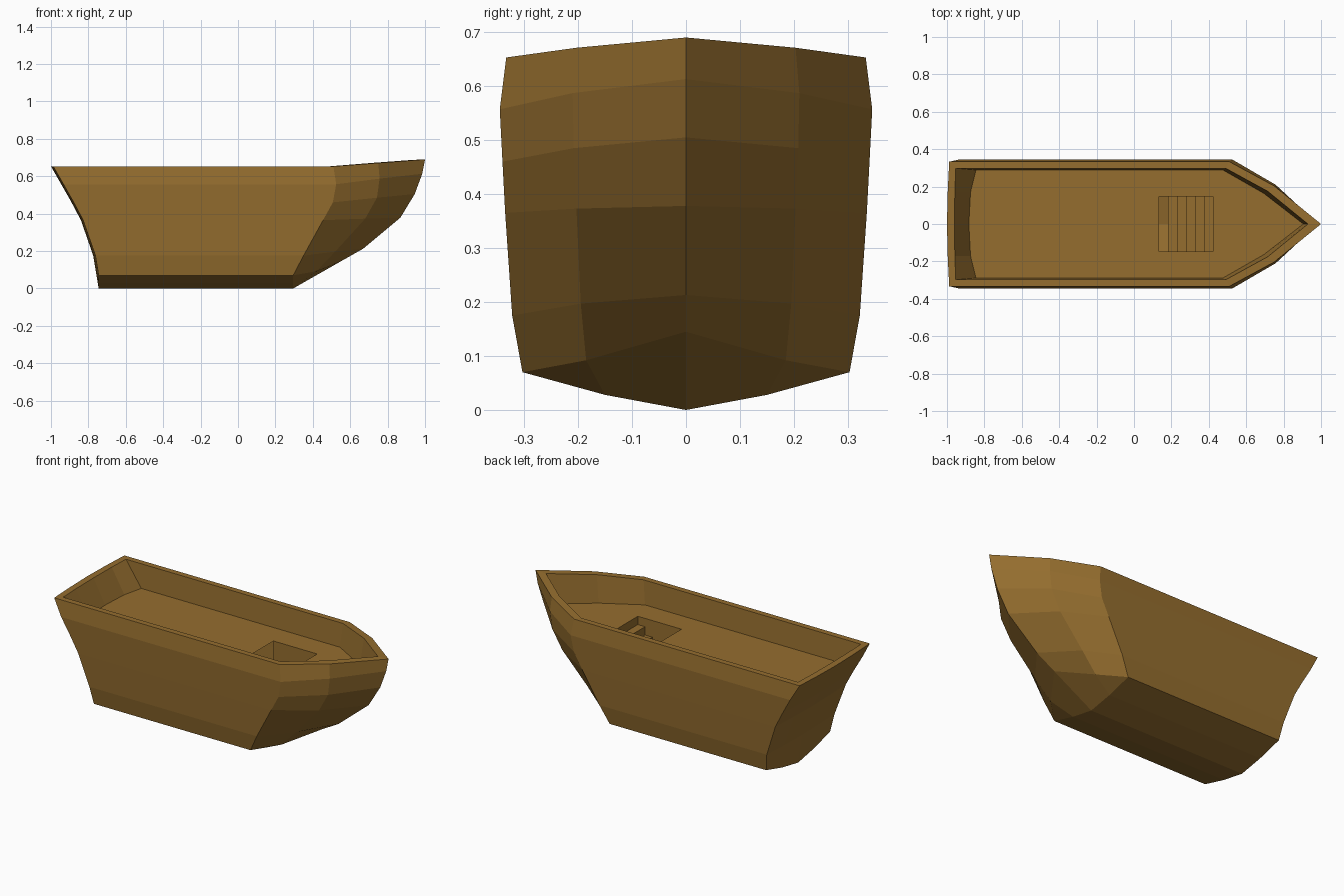
import bpy

if "Cube" in bpy.data.objects:
    bpy.data.objects.remove(bpy.data.objects["Cube"])

wood = bpy.data.materials.new("brown_wood")
wood.diffuse_color = (0.30, 0.155, 0.028, 1)
wood.use_nodes = True
wood.node_tree.nodes["Principled BSDF"].inputs["Base Color"].default_value = wood.diffuse_color


def make_object(name, verts, faces):
    mesh = bpy.data.meshes.new(name)
    mesh.from_pydata(verts, [], faces)
    mesh.materials.append(wood)
    ob = bpy.data.objects.new(name, mesh)
    bpy.context.collection.objects.link(ob)
    # everything is built as a +y half and mirrored
    m = ob.modifiers.new("mirror", "MIRROR")
    m.use_axis = (False, True, False)
    m.use_mirror_merge = True
    m.merge_threshold = 0.0005
    return ob


def half_loop(stern_x, side, mid, tip):
    """Half outline from stern centre to bow tip; side = (x, y, z)."""
    z = side[2]
    return [(stern_x - 0.012, 0, z), (stern_x - 0.008, 0.17, z),
            (stern_x, side[1], z), side, mid, (tip[0], 0, tip[1])]


# --- hull skin: bottom chine, then rising waterlines
loops = [[(-0.745, 0, 0), (-0.745, 0.15, 0.028), (-0.745, 0.303, 0.07),
          (0.295, 0.303, 0.07), (0.42, 0.185, 0.092), (0.55, 0, 0.145)]]
loops += [half_loop(*row) for row in [
    (-0.762, (0.35, 0.322, 0.175), (0.52, 0.195, 0.197), (0.67, 0.213)),
    (-0.828, (0.455, 0.335, 0.365), (0.68, 0.203, 0.373), (0.868, 0.378)),
    (-0.878, (0.507, 0.340, 0.460), (0.743, 0.208, 0.485), (0.945, 0.505)),
    (-0.933, (0.525, 0.345, 0.557), (0.757, 0.210, 0.587), (0.985, 0.613)),
    (-0.988, (0.51, 0.333, 0.653), (0.75, 0.203, 0.671), (1.0, 0.69)),
]]

# --- rim inner edge and inside wall down to the deck
DECK = 0.51
loops.append([(-0.96, 0, 0.653), (-0.958, 0.17, 0.653), (-0.953, 0.298, 0.653),
              (0.49, 0.298, 0.653), (0.715, 0.175, 0.671), (0.93, 0, 0.687)])
loops.append([(-0.883, 0, DECK), (-0.874, 0.17, DECK), (-0.845, 0.289, DECK),
              (0.475, 0.289, DECK), (0.695, 0.163, DECK), (0.905, 0, DECK)])

verts = [p for loop in loops for p in loop]
faces = []
for r in range(len(loops) - 1):
    for i in range(5):
        a, b = r * 6 + i, (r + 1) * 6 + i
        faces.append((b, b + 1, a + 1, a))

# --- V-shaped bottom
k = len(verts)
verts += [(0.295, 0, 0), (0.295, 0.15, 0.028)]
faces += [(0, 1, k + 1, k), (1, 2, 3, k + 1), (k, k + 1, 4, 5), (k + 1, 3, 4)]

# --- deck with a stair opening
X0, X1, W = 0.133, 0.423, 0.147
d, h = (len(loops) - 1) * 6, len(verts)
verts += [(X1, 0, DECK), (X1, W, DECK), (X0, W, DECK), (X0, 0, DECK)]
faces.append(tuple(reversed([d + i for i in range(6)] + [h, h + 1, h + 2, h + 3])))
make_object("hull", verts, faces)

# --- stairs leading below deck, open toward the stern
STEPS, RUN, DROP = 5, 0.048, 0.05
profile = [(X1, DECK)]
for s in range(STEPS):
    z = DECK - (s + 1) * DROP
    profile += [(X1 - s * RUN, z), (X1 - (s + 1) * RUN, z)]
n = len(profile)
verts = [(x, 0, z) for x, z in profile] + [(x, W, z) for x, z in profile]
faces = [(i, i + 1, n + i + 1, n + i)[::-1] for i in range(n - 1)]
make_object("stairs", verts, faces)

# --- side wall of the stairwell above the steps
low = profile[-1][1]
wall = [(x, W, z) for x, z in profile] + [(X0, W, low), (X0, W, DECK)]
make_object("stairwell_wall", wall, [tuple(reversed(range(len(wall))))])
